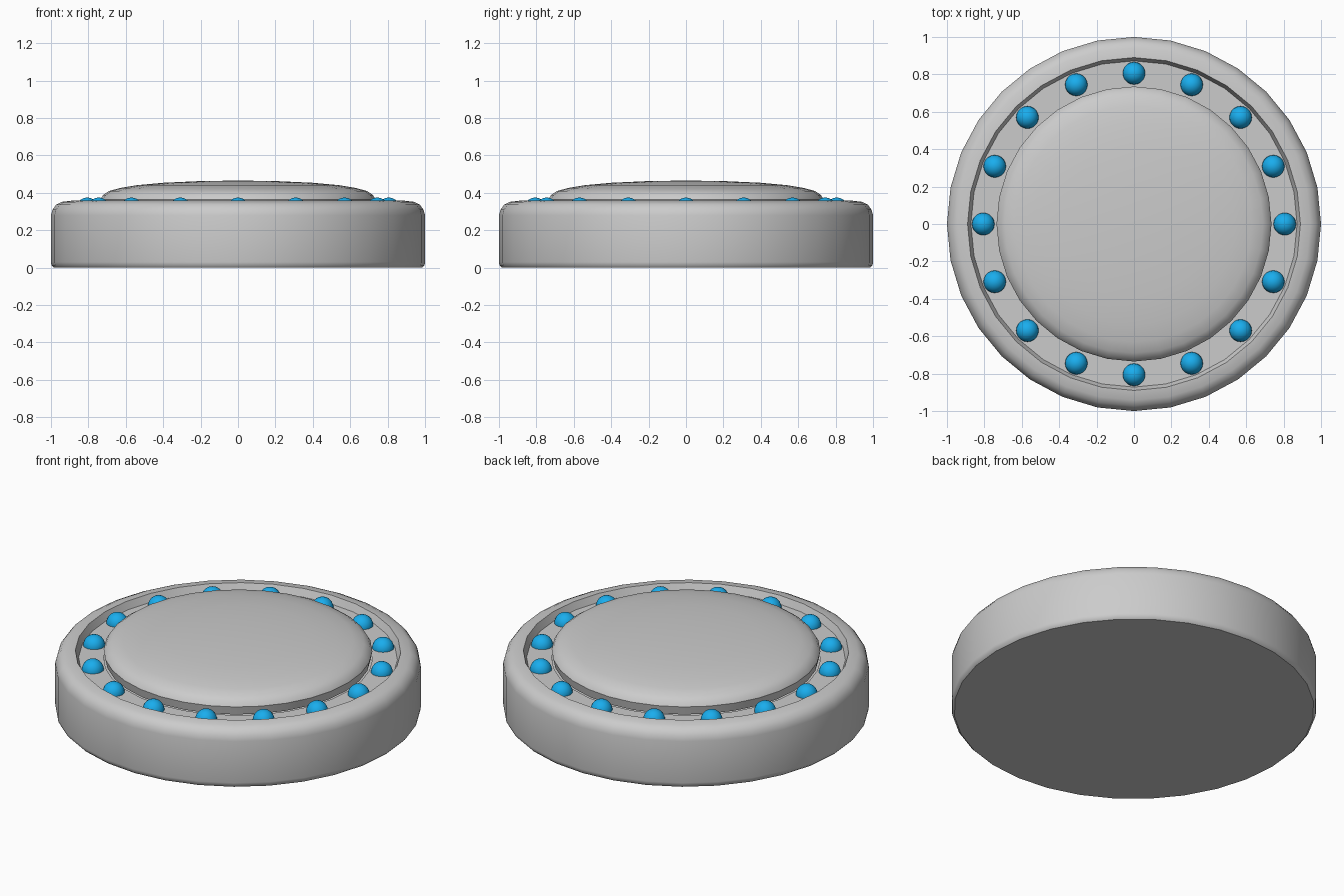
import bpy, bmesh, math

if "Cube" in bpy.data.objects:
    bpy.data.objects.remove(bpy.data.objects["Cube"])

SIDES = 32


def finish(name, bm, angle):
    bmesh.ops.recalc_face_normals(bm, faces=bm.faces)
    mesh = bpy.data.meshes.new(name)
    bm.to_mesh(mesh)
    bm.free()
    obj = bpy.data.objects.new(name, mesh)
    bpy.context.collection.objects.link(obj)
    bpy.ops.object.select_all(action='DESELECT')
    obj.select_set(True)
    bpy.context.view_layer.objects.active = obj
    bpy.ops.object.shade_smooth_by_angle(angle=math.radians(angle))
    return obj


def lathe(name, profile, angle=40):
    """Revolve (radius, height) points around z, welding the poles."""
    bm = bmesh.new()
    verts = [bm.verts.new((r, 0, z)) for r, z in profile]
    edges = [bm.edges.new(pair) for pair in zip(verts, verts[1:])]
    bmesh.ops.spin(bm, geom=verts + edges, cent=(0, 0, 0), axis=(0, 0, 1),
                   angle=math.tau, steps=SIDES, use_merge=False)
    bmesh.ops.remove_doubles(bm, verts=bm.verts, dist=0.0005)
    return finish(name, bm, angle)


# Round body with rolled rim and a shallow recess for the lights
lathe("body", [
    (0, 0), (0.985, 0), (0.997, 0.012), (1, 0.03), (1, 0.28),
    (0.992, 0.31), (0.972, 0.337), (0.942, 0.352), (0.89, 0.358),
    (0.872, 0.315), (0.735, 0.315)])

# Domed cap in the middle
lathe("cap", [
    (0.725, 0.315), (0.735, 0.365), (0.722, 0.388), (0.69, 0.41),
    (0.63, 0.426), (0.54, 0.441), (0.4, 0.454), (0.2, 0.463), (0, 0.466)])

# Ring of sixteen blue lights, half sunk in the recess
blue = bpy.data.materials.new("light_blue")
blue.diffuse_color = (0.01, 0.42, 0.85, 1)
blue.use_nodes = True
blue.node_tree.nodes["Principled BSDF"].inputs["Base Color"].default_value = blue.diffuse_color
for i in range(16):
    a = math.tau * i / 16
    bm = bmesh.new()
    bmesh.ops.create_uvsphere(bm, u_segments=20, v_segments=12, radius=0.06)
    bmesh.ops.translate(bm, verts=bm.verts,
                        vec=(0.806 * math.cos(a), 0.806 * math.sin(a), 0.315))
    light = finish(f"light_{i + 1}", bm, 60)
    light.data.materials.append(blue)
